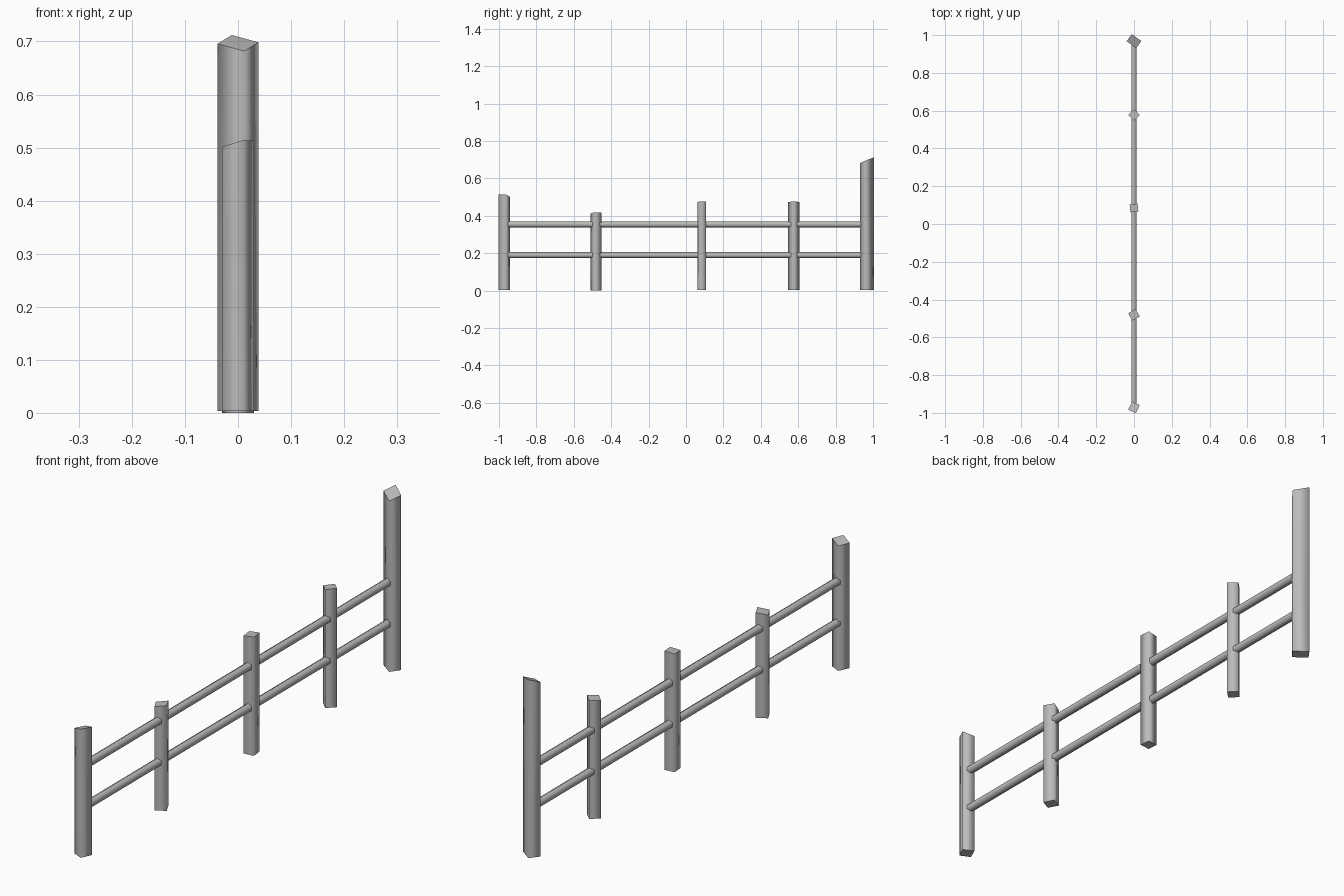
import bpy, bmesh, math
from mathutils import Matrix, Vector

cube = bpy.data.objects.get("Cube")
if cube:
    bpy.data.objects.remove(cube)

grey = bpy.data.materials.new("weathered_grey")
grey.use_nodes = True
colour = (0.5, 0.5, 0.5, 1)
grey.diffuse_color = colour
grey.node_tree.nodes["Principled BSDF"].inputs["Base Color"].default_value = colour


def add_prism(name, sides, radius, length, place, slope=(0, 0)):
    """Prism along local z with smooth sides, crisp ends and a sloped top."""
    bm = bmesh.new()
    bmesh.ops.create_cone(bm, cap_ends=True, segments=sides, radius1=radius,
                          radius2=radius, depth=length)
    for f in bm.faces:
        f.smooth = abs(f.normal.z) < 0.5
    for e in bm.edges:
        e.smooth = all(f.smooth for f in e.link_faces)
    bmesh.ops.transform(bm, matrix=place, verts=bm.verts)
    centre = place.translation
    for v in bm.verts:
        if v.co.z > centre.z:
            offset = v.co - centre
            v.co.z += slope[0] * offset.x + slope[1] * offset.y
    mesh = bpy.data.meshes.new(name)
    bm.to_mesh(mesh)
    bm.free()
    mesh.materials.append(grey)
    obj = bpy.data.objects.new(name, mesh)
    bpy.context.collection.objects.link(obj)


# Posts: name, y, width, depth, turn in degrees, bottom, top, top slope
posts = [
    ("front_end_post", -0.971, 0.045, 0.047, -25, 0.004, 0.507, (0.25, -0.15)),
    ("front_middle_post", -0.481, 0.045, 0.045, 28, 0, 0.414, (0.15, 0.05)),
    ("centre_post", 0.085, 0.042, 0.042, 6, 0.004, 0.474, (0.08, 0.03)),
    ("back_middle_post", 0.577, 0.043, 0.043, 45, 0.004, 0.474, (0.08, 0.0)),
    ("back_end_post", 0.968, 0.062, 0.046, -36, 0.004, 0.697, (0.03, 0.42)),
]
for name, y, width, depth, turn, low, high, slope in posts:
    place = (Matrix.Translation((0, y, (low + high) / 2))
             @ Matrix.Rotation(math.radians(turn), 4, 'Z')
             @ Matrix.Diagonal((width, depth, 1, 1))
             @ Matrix.Rotation(math.pi / 4, 4, 'Z'))
    add_prism(name, 4, math.sqrt(0.5), high - low, place, slope)

# Two long rails running through the posts
for name, z in (("lower_rail", 0.19), ("upper_rail", 0.354)):
    place = Matrix.Translation((0, 0, z)) @ Matrix.Rotation(math.pi / 2, 4, 'X')
    add_prism(name, 6, 0.0165, 1.92, place)
